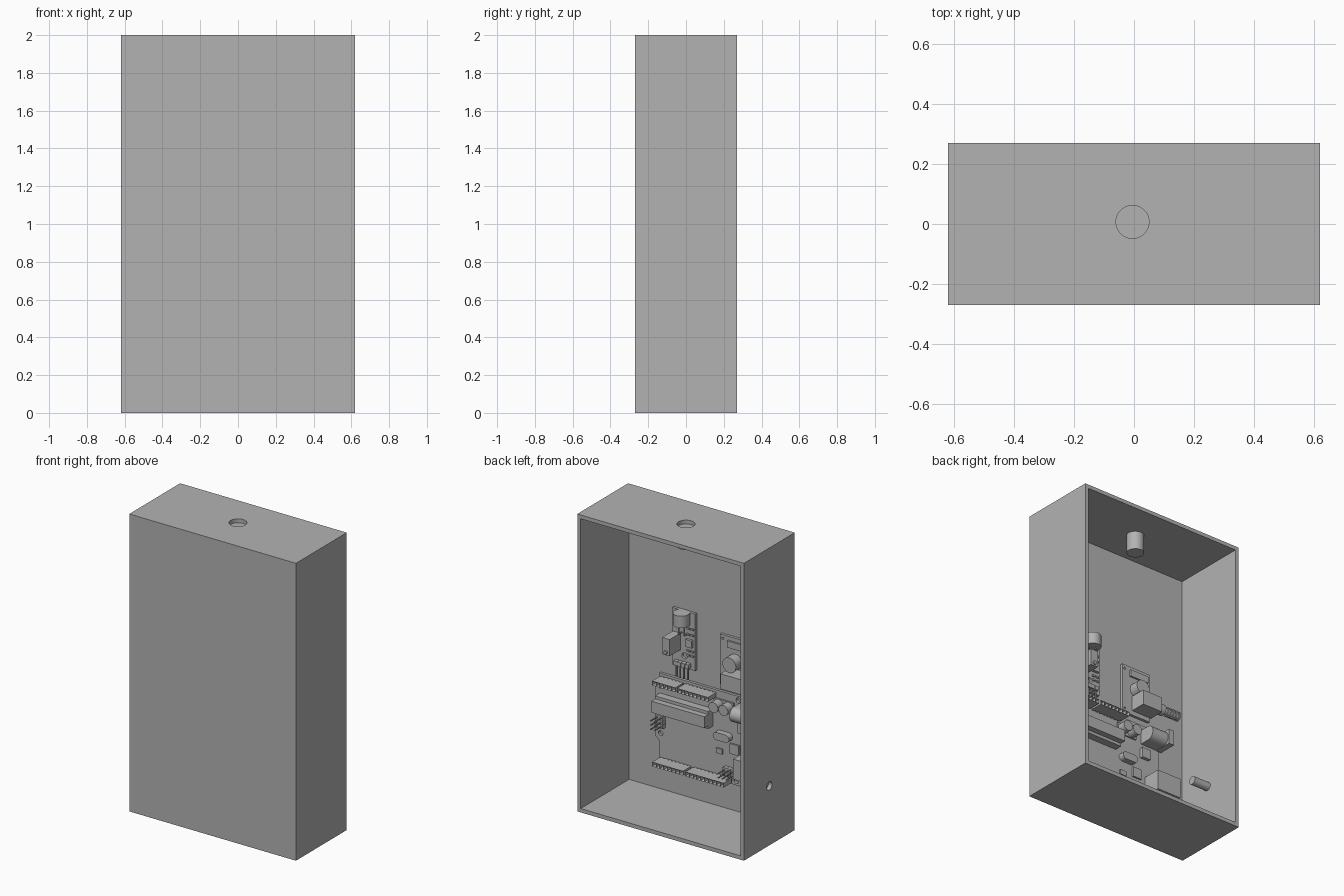
import bpy, bmesh
from math import pi
from mathutils import Matrix, Vector

if "Cube" in bpy.data.objects:
    bpy.data.objects.remove(bpy.data.objects["Cube"], do_unlink=True)

GREY = bpy.data.materials.new("plain grey")
GREY.use_nodes = True
GREY.diffuse_color = (0.45, 0.45, 0.45, 1)
GREY.node_tree.nodes["Principled BSDF"].inputs["Base Color"].default_value = (0.45, 0.45, 0.45, 1)

W, D, H, T = 1.24, 0.54, 2.0, 0.026      # enclosure size and wall
MM = 0.0113                              # one millimetre
FLOOR = -D / 2 + T                       # inner face of the front wall
TOP = FLOOR + 1.6 * MM                   # component side of the boards


def box(bm, x, y, z):
    """Box from (min, max) ranges."""
    c = [(r[0] + r[1]) / 2 for r in (x, y, z)]
    s = [abs(r[1] - r[0]) for r in (x, y, z)]
    m = Matrix.Translation(c) @ Matrix.Diagonal((*s, 1))
    return bmesh.ops.create_cube(bm, size=1, matrix=m)["verts"]


def rod(bm, centre, axis, r, length, sides=32):
    """Cylinder round a centre along a named axis."""
    turn = {"x": Matrix.Rotation(pi / 2, 4, "Y"), "y": Matrix.Rotation(pi / 2, 4, "X"),
            "z": Matrix.Identity(4)}[axis]
    bmesh.ops.create_cone(bm, cap_ends=True, segments=sides, radius1=r, radius2=r,
                          depth=length, matrix=Matrix.Translation(centre) @ turn)


def finish(name, bm, cutter=None):
    bmesh.ops.recalc_face_normals(bm, faces=bm.faces[:])
    me = bpy.data.meshes.new(name)
    bm.to_mesh(me)
    bm.free()
    me.materials.append(GREY)
    ob = bpy.data.objects.new(name, me)
    bpy.context.collection.objects.link(ob)
    bpy.ops.object.select_all(action="DESELECT")
    bpy.context.view_layer.objects.active = ob
    ob.select_set(True)
    if cutter:
        cutter.hide_render = True
        mod = ob.modifiers.new("cut", "BOOLEAN")
        mod.operation, mod.solver, mod.object = "DIFFERENCE", "EXACT", cutter
        bpy.ops.object.modifier_apply(modifier="cut")
        bpy.data.objects.remove(cutter, do_unlink=True)
    bpy.ops.object.shade_smooth_by_angle(angle=0.6)
    return ob


def boxes(name, *ranges):
    bm = bmesh.new()
    for r in ranges:
        box(bm, *r)
    return finish(name, bm)


def drills(points, r):
    """Cutter of rods through a board."""
    bm = bmesh.new()
    for x, z in points:
        rod(bm, (x, FLOOR, z), "y", r, 0.1, 20)
    return finish("drill_cutter", bm)


# Enclosure: open at the back, cable holes in the roof and the right wall
bm = bmesh.new()
box(bm, (-W / 2 + T, W / 2 - T), (FLOOR, D), (T, H - T))
rod(bm, (-0.005, 0.007, H), "z", 0.055, 0.3, 48)
rod(bm, (-W / 2, 0, 0.4), "x", 0.028, 0.3)
cutter = finish("enclosure_cutter", bm)
bm = bmesh.new()
box(bm, (-W / 2, W / 2), (-D / 2, D / 2), (0, H))
finish("enclosure", bm, cutter)


# Main board placement in millimetres: a from the socket end, b down, h outwards
def ax(a): return -0.389 + a * MM
def bz(b): return 0.812 - b * MM
def hy(h): return TOP + h * MM


def span(a, b, h):
    return ((ax(a[0]), ax(a[1])), (hy(h[0]), hy(h[1])), (bz(b[1]), bz(b[0])))


outline = [(0, 0), (66, 0), (66, 2.5), (68.6, 5.1), (68.6, 37.8), (66, 40.4), (66, 53.3), (0, 53.3)]
bm = bmesh.new()
face = bm.faces.new([bm.verts.new((ax(a), FLOOR, bz(b))) for a, b in outline])
ext = bmesh.ops.extrude_face_region(bm, geom=[face])["geom"]
bmesh.ops.translate(bm, vec=(0, TOP - FLOOR, 0), verts=[v for v in ext if isinstance(v, bmesh.types.BMVert)])
holes = [(14, 2.5), (15.2, 50.8), (66, 7.6), (66, 35.6)]
finish("main_board", bm, drills([(ax(a) - 0.01 * (a > 60), bz(b)) for a, b in holes], 0.017))


def socket_strip(name, start, b, n):
    """Row of pin sockets with recessed openings and feet below."""
    bm = bmesh.new()
    for i in range(n):
        a = start + i * 2.54
        box(bm, *span((a, a + 2.54), (b - 1.27, b + 1.27), (1, 8.5)))
        box(bm, *span((a + 0.5, a + 2), (b - 1.1, b + 1.1), (0, 1)))
    bm.normal_update()
    tops = [f for f in bm.faces if f.normal.y > 0.9 and f.calc_center_median().y > hy(8)]
    bmesh.ops.inset_individual(bm, faces=tops, thickness=0.7 * MM)
    for f in tops:
        bmesh.ops.translate(bm, vec=(0, -3 * MM, 0), verts=f.verts[:])
    finish(name, bm)


socket_strip("analog_socket", 64.9 - 15.24, 2.54, 6)
socket_strip("power_socket", 64.9 - 36.8, 2.54, 8)
socket_strip("digital_socket_low", 64.9 - 20.32, 50.8, 8)
socket_strip("digital_socket_high", 64.9 - 47.2, 50.8, 10)

# Long processor chip in its holder
boxes("processor", span((30.7, 65.6), (11.8, 22.2), (0, 4.5)),
      span((30.7, 65.6), (13.6, 20.4), (4.5, 8)))


def pin_block(name, a, b, cols, rows):
    parts = []
    for i in range(cols):
        for j in range(rows):
            p, q = a + i * 2.54, b + j * 2.54
            parts += [span((p, p + 2.4), (q, q + 2.4), (0, 2.5)),
                      span((p + 0.9, p + 1.5), (q + 0.9, q + 1.5), (2.5, 8.5))]
    boxes(name, *parts)


pin_block("programming_pins", 62, 24, 2, 3)
pin_block("interface_pins", 15, 43.5, 3, 2)

# Capacitors, power jack, data port and small chips
for i, a in enumerate((26.5, 19.9)):
    bm = bmesh.new()
    rod(bm, (ax(a), hy(2.9), bz(7.9)), "y", 3.1 * MM, 5.8 * MM)
    box(bm, *span((a - 3.3, a + 3.3), (4.6, 11.2), (0, 0.8)))
    finish(f"board_capacitor_{i + 1}", bm)

bm = bmesh.new()
box(bm, *span((-1.8, 1.8), (3.3, 12.3), (0, 11)))
box(bm, *span((1.8, 12.7), (3.5, 12.1), (0, 6)))
rod(bm, (ax(7.2), hy(6), bz(7.8)), "x", 4.3 * MM, 11 * MM)
finish("power_jack", bm)
boxes("data_port", span((-6.3, 9.7), (32, 44), (0, 11)))
boxes("regulator", span((7.6, 13.2), (15, 21), (0, 2)))
boxes("interface_chip", span((13, 19), (29, 35), (0, 1)))
boxes("reset_button", span((24, 28), (34, 37), (0, 1)))

bm = bmesh.new()
for a in (20, 26):
    rod(bm, (ax(a), hy(1.8), bz(25.6)), "y", 2.3 * MM, 3.6 * MM)
box(bm, *span((20, 26), (23.3, 27.9), (0, 3.6)))
finish("crystal", bm)

# Sound sensor board
bm = bmesh.new()
box(bm, (0.09, 0.26), (FLOOR, TOP), (0.896, 1.279))
finish("sensor_board", bm, drills([(0.17, 0.977)], 0.02))
bm = bmesh.new()
rod(bm, (0.17, -0.193, 1.24), "z", 0.052, 0.08)
for x in (0.15, 0.19):
    rod(bm, (x, -0.195, 1.17), "z", 0.005, 0.08, 8)
    rod(bm, (x, -0.21, 1.13), "y", 0.005, 0.035, 8)
finish("microphone", bm)
bm = bmesh.new()
box(bm, (0.2, 0.255), (TOP, TOP + 0.115), (1.01, 1.122))
rod(bm, (0.227, TOP + 0.115, 1.03), "y", 0.012, 0.02, 16)
finish("sensor_trimmer", bm)
boxes("sensor_chip", ((0.105, 0.15), (TOP, TOP + 0.018), (1.05, 1.1)))
parts = []
for i in range(4):
    x = 0.177 + (i - 1.5) * 2.54 * MM
    parts += [((x - 0.013, x + 0.013), (TOP, TOP + 0.028), (0.91, 0.938)),
              ((x - 0.004, x + 0.004), (TOP + 0.01, TOP + 0.018), (0.83, 0.91))]
boxes("sensor_pins", *parts)
boxes("sensor_small_parts", *[((x - 0.01, x + 0.01), (TOP, TOP + 0.008), (z - 0.006, z + 0.006))
      for x in (0.11, 0.14) for z in (0.99, 1.02, 1.13, 1.17)])

# Control board with knob shaft towards the right wall
bm = bmesh.new()
box(bm, (-0.315, -0.096), (FLOOR, TOP), (0.858, 1.196))
finish("control_board", bm, drills([(-0.115, 1.17), (-0.115, 0.885)], 0.008))
boxes("control_chip", ((-0.295, -0.155), (TOP, TOP + 0.012), (1.125, 1.17)))
bm = bmesh.new()
rod(bm, (-0.209, TOP + 0.033, 1.04), "y", 0.05, 0.066)
finish("control_capacitor", bm)
boxes("control_body", ((-0.327, -0.174), (TOP, TOP + 0.108), (0.888, 0.99)))
bm = bmesh.new()
rod(bm, (-0.35, TOP + 0.055, 0.94), "x", 0.036, 0.05)
rod(bm, (-0.43, TOP + 0.055, 0.94), "x", 0.024, 0.14)
for i in range(5):
    rod(bm, (-0.405 - i * 0.022, TOP + 0.055, 0.94), "x", 0.031, 0.012, 16)
finish("control_shaft", bm)
